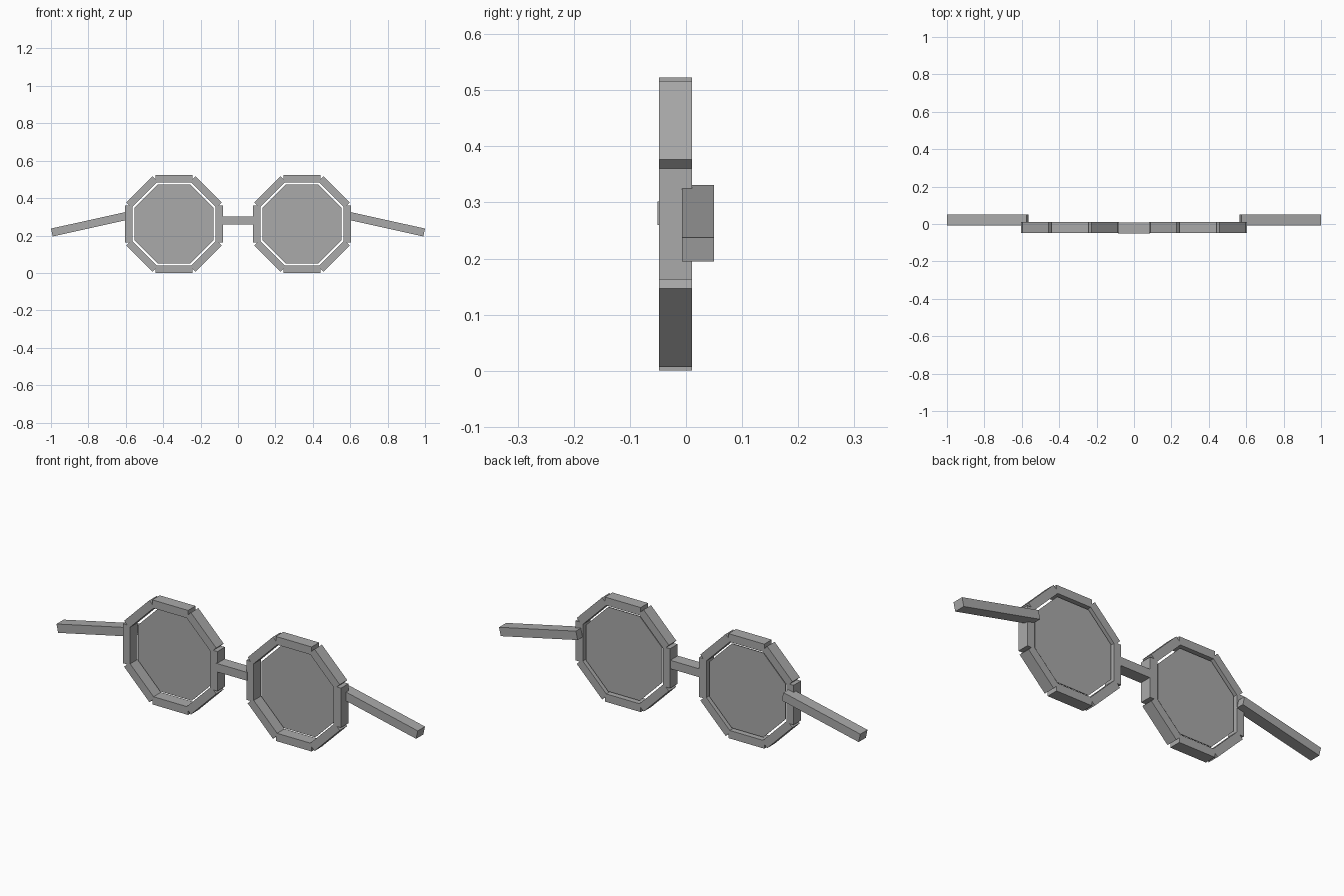
import bpy
import bmesh
from math import radians, pi, cos
from mathutils import Matrix, Vector

cube = bpy.data.objects.get("Cube")
if cube:
    bpy.data.objects.remove(cube, do_unlink=True)

# One plain grey for everything
grey = bpy.data.materials.new("plain grey")
grey.use_nodes = True
grey.diffuse_color = (0.4, 0.4, 0.4, 1)
grey.node_tree.nodes["Principled BSDF"].inputs["Base Color"].default_value = (0.4, 0.4, 0.4, 1)


def finish(name, bm):
    mesh = bpy.data.meshes.new(name)
    bm.to_mesh(mesh)
    bm.free()
    mesh.materials.append(grey)
    obj = bpy.data.objects.new(name, mesh)
    bpy.context.collection.objects.link(obj)
    return obj


def add_box(bm, size, matrix):
    bmesh.ops.create_cube(bm, size=1, matrix=matrix @ Matrix.Diagonal((*size, 1)))


EYE_X, EYE_Z = 0.342, 0.2615
RIM_OUT, RIM_WIDTH, BAR_LENGTH = 0.2615, 0.04, 0.198
RIM_Y, RIM_DEPTH = -0.0185, 0.059
LENS_APOTHEM = 0.211

for side, label in ((1, "left"), (-1, "right")):
    centre = Matrix.Translation((side * EYE_X, 0, EYE_Z))

    # Rim: eight separate straight bars around the lens
    bm = bmesh.new()
    for i in range(8):
        turn = Matrix.Rotation(i * pi / 4, 4, 'Y')
        place = Matrix.Translation((0, RIM_Y, RIM_OUT - RIM_WIDTH / 2))
        add_box(bm, (BAR_LENGTH, RIM_DEPTH, RIM_WIDTH), centre @ turn @ place)
    finish(label + "_rim", bm)

    # Lens: thin octagonal plate, slightly smaller than the rim opening
    bm = bmesh.new()
    radius = LENS_APOTHEM / cos(pi / 8)
    stand = Matrix.Rotation(radians(90), 4, 'X') @ Matrix.Rotation(pi / 8, 4, 'Z')
    bmesh.ops.create_cone(bm, cap_ends=True, segments=8, radius1=radius,
                          radius2=radius, depth=0.004, matrix=centre @ stand)
    finish(label + "_lens", bm)

    # Temple arm: splayed outward and sloping down
    bm = bmesh.new()
    length, thick = 0.436, 0.043
    slope = Matrix.Rotation(radians(side * 12.5), 4, 'Y')
    outer_top = Vector((side * 1.0, 0.0215, 0.237))
    offset = slope @ Vector((-side * length / 2, 0, -thick / 2))
    add_box(bm, (length, 0.057, thick), Matrix.Translation(outer_top + offset) @ slope)
    finish(label + "_temple_arm", bm)

# Bridge between the rims
bm = bmesh.new()
add_box(bm, (0.17, 0.06, 0.042), Matrix.Translation((0, -0.021, 0.281)))
finish("bridge", bm)
